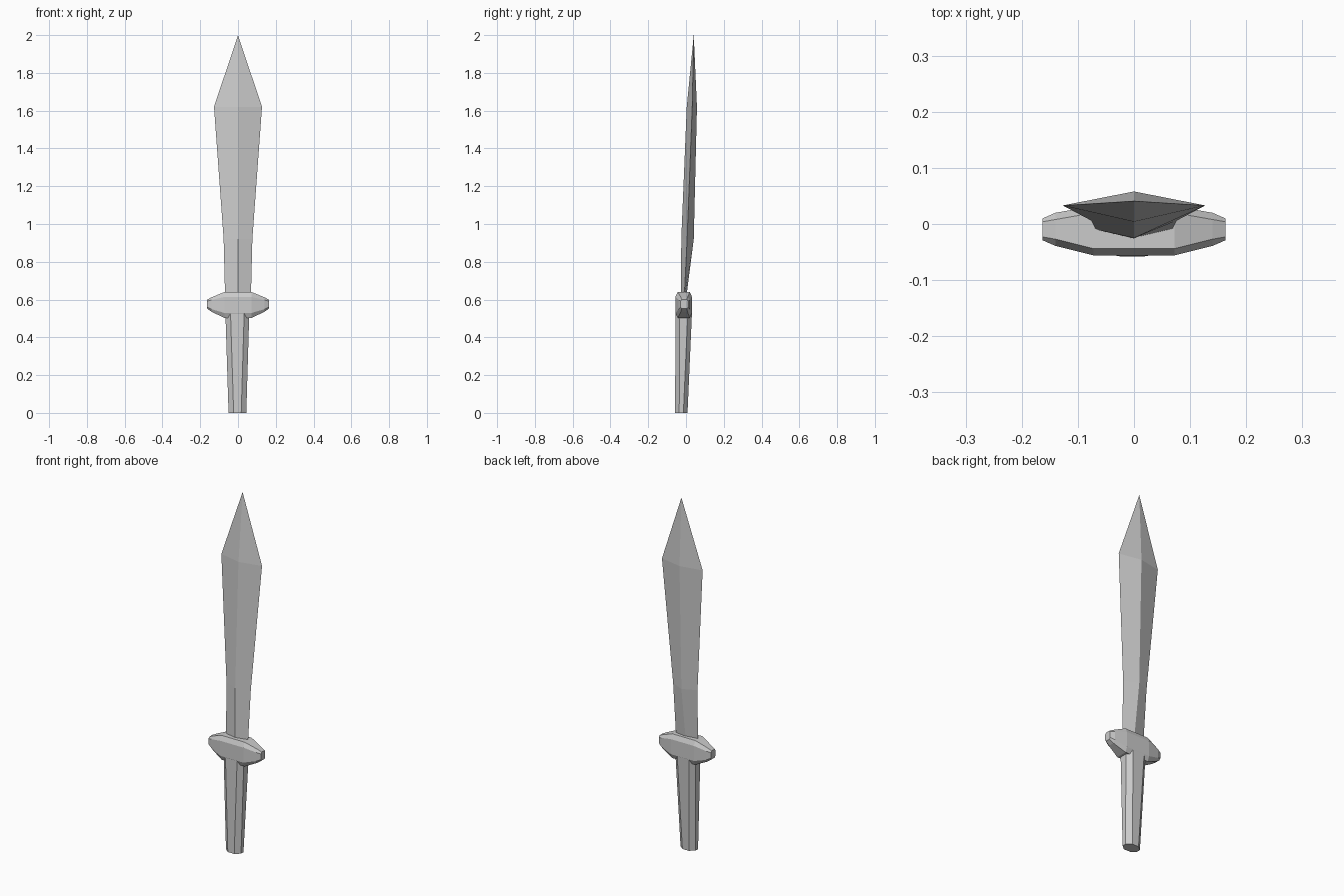
import bpy, bmesh

if "Cube" in bpy.data.objects:
    bpy.data.objects.remove(bpy.data.objects["Cube"])


def loft(name, rings, tip=None):
    """Skin a list of equal-length point rings; close with caps or a tip point."""
    bm = bmesh.new()
    vr = [[bm.verts.new(p) for p in r] for r in rings]
    n = len(vr[0])
    for a, b in zip(vr, vr[1:]):
        for i in range(n):
            j = (i + 1) % n
            bm.faces.new((a[i], a[j], b[j], b[i]))
    bm.faces.new(vr[0][::-1])
    if tip:
        t = bm.verts.new(tip)
        for i in range(n):
            bm.faces.new((vr[-1][i], vr[-1][(i + 1) % n], t))
    else:
        bm.faces.new(vr[-1])
    bmesh.ops.recalc_face_normals(bm, faces=bm.faces)
    me = bpy.data.meshes.new(name)
    bm.to_mesh(me)
    bm.free()
    ob = bpy.data.objects.new(name, me)
    bpy.context.collection.objects.link(ob)
    return ob


def octagon(u0, u1, v0, v1, cu, cv):
    """Rectangle with chamfered corners."""
    return [(u0 + cu, v0), (u1 - cu, v0), (u1, v0 + cv), (u1, v1 - cv),
            (u1 - cu, v1), (u0 + cu, v1), (u0, v1 - cv), (u0, v0 + cv)]


# Blade: diamond sections (z, half width, front y, edge y, back y)
sections = [(0.60, 0.068, -0.026, -0.010, 0.000),
            (0.92, 0.076, -0.025, 0.006, 0.041),
            (1.62, 0.127, 0.004, 0.033, 0.058)]
loft("blade", [[(0, f, z), (w, e, z), (0, b, z), (-w, e, z)]
               for z, w, f, e, b in sections], tip=(0, 0.041, 2.0))

# Guard: chamfered sections along x (x, y0, y1, z0, z1, chamfer y, chamfer z)
half = [(0.163, -0.029, 0.010, 0.552, 0.600, 0.006, 0.008),
        (0.140, -0.039, 0.020, 0.535, 0.612, 0.012, 0.014),
        (0.072, -0.056, 0.032, 0.503, 0.640, 0.012, 0.026)]
stations = [(-s[0],) + s[1:] for s in half] + half[::-1]
loft("guard", [[(x, y, z) for y, z in octagon(y0, y1, z0, z1, cy, cz)]
               for x, y0, y1, z0, z1, cy, cz in stations])

# Grip: tapering eight-sided handle (z, x0, x1, y0, y1)
grip = [(0.0, -0.050, 0.044, -0.058, 0.008),
        (0.54, -0.067, 0.060, -0.055, 0.032)]
loft("grip", [[(x, y, z) for x, y in octagon(x0, x1, y0, y1, 0.027, 0.022)]
              for z, x0, x1, y0, y1 in grip])
